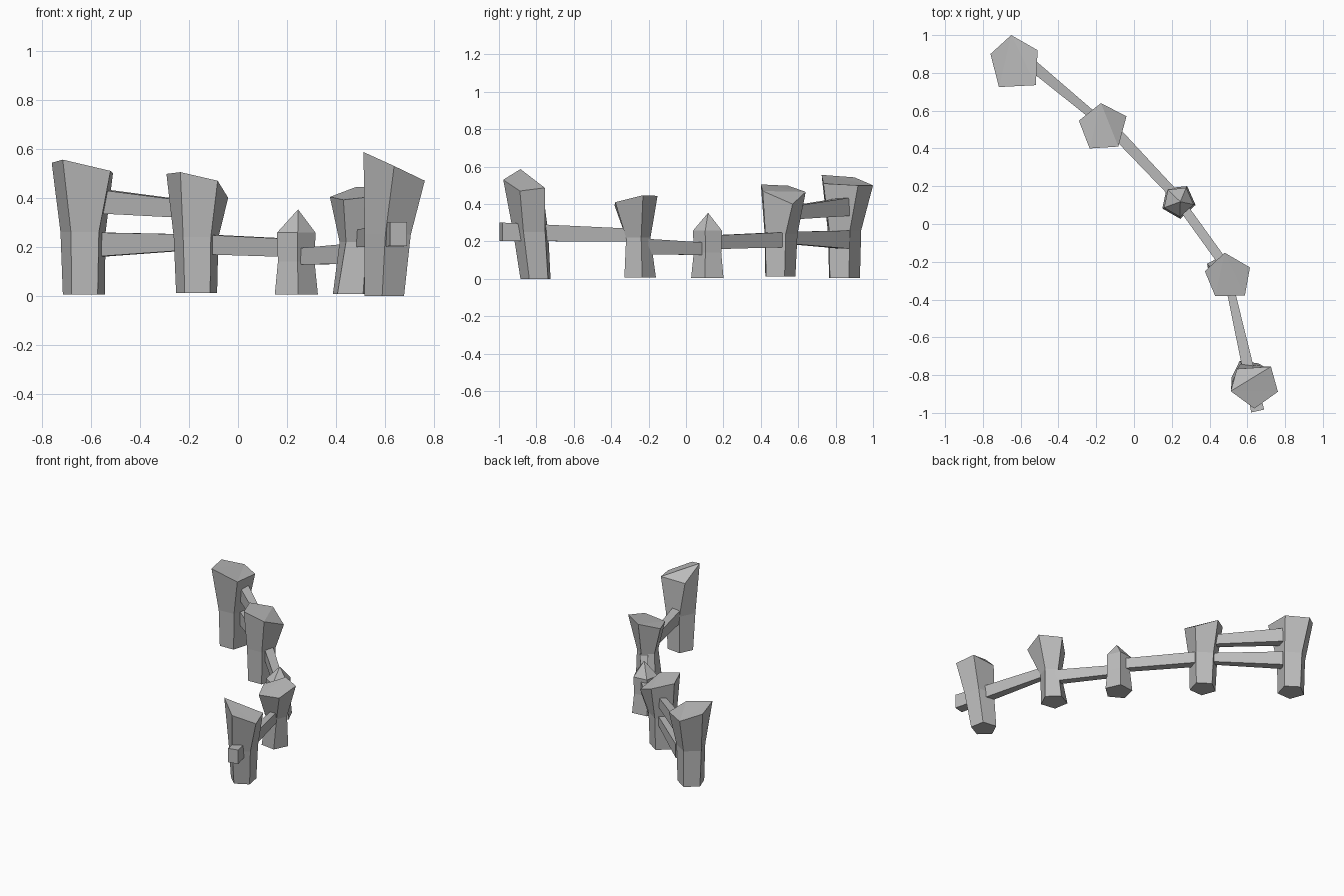
import bpy
import bmesh
from math import cos, sin, radians
from mathutils import Vector

default_cube = bpy.data.objects.get("Cube")
if default_cube:
    bpy.data.objects.remove(default_cube, do_unlink=True)

# One plain stone colour
stone = bpy.data.materials.new("stone_grey")
stone.use_nodes = True
grey = (0.5, 0.5, 0.5, 1)
stone.diffuse_color = grey
stone.node_tree.nodes["Principled BSDF"].inputs["Base Color"].default_value = grey


def finish(name, bm):
    """Turn a bmesh into a flat shaded object."""
    bmesh.ops.recalc_face_normals(bm, faces=bm.faces)
    mesh = bpy.data.meshes.new(name)
    bm.to_mesh(mesh)
    bm.free()
    mesh.materials.append(stone)
    obj = bpy.data.objects.new(name, mesh)
    bpy.context.collection.objects.link(obj)
    return obj


def pentagon(x, y, z, radius, turn):
    """Level five-sided ring, counter-clockwise from the turn angle."""
    angles = [radians(turn + 72 * i) for i in range(5)]
    return [(x + radius * cos(a), y + radius * sin(a), z) for a in angles]


def loft(bm, outlines):
    """Skin a stack of outlines and return the vertex rings."""
    rings = [[bm.verts.new(p) for p in outline] for outline in outlines]
    for low, high in zip(rings, rings[1:]):
        count = len(low)
        for i in range(count):
            j = (i + 1) % count
            bm.faces.new((low[i], low[j], high[j], high[i]))
    bm.faces.new(list(reversed(rings[0])))
    return rings


def post(name, base, waist, top, hub=1, tip=None):
    """Rough five-sided post, closed by a chipped top or a pointed tip."""
    bm = bmesh.new()
    crown = loft(bm, [pentagon(*base), pentagon(*waist), top])[-1]
    if tip:
        peak = bm.verts.new(tip)
        for i in range(5):
            bm.faces.new((crown[i], crown[(i + 1) % 5], peak))
    else:
        fan = crown[hub:] + crown[:hub]
        for a, b in zip(fan[1:], fan[2:]):
            bm.faces.new((fan[0], a, b))
    return finish(name, bm)


def rail(name, start, end, start_size, end_size):
    """Tapered square beam; each size is (width, height)."""
    start, end = Vector(start), Vector(end)
    along = end - start
    side = Vector((-along.y, along.x, 0)).normalized() / 2
    up = Vector((0, 0, 0.5))
    outlines = []
    for centre, (width, height) in ((start, start_size), (end, end_size)):
        outlines.append([centre + side * width * s + up * height * t
                         for s, t in ((-1, -1), (1, -1), (1, 1), (-1, 1))])
    bm = bmesh.new()
    bm.faces.new(loft(bm, outlines)[-1])
    return finish(name, bm)


# Posts, from the back right corner round to the front left
post("back_post",
     (-0.628, 0.84, 0.005, 0.09, 20), (-0.63, 0.84, 0.26, 0.097, 22),
     [(-0.51, 0.92, 0.5), (-0.65, 1.0, 0.5), (-0.76, 0.9, 0.543),
      (-0.715, 0.725, 0.556), (-0.52, 0.735, 0.51)])
post("second_post",
     (-0.168, 0.497, 0.012, 0.088, 20), (-0.17, 0.5, 0.24, 0.096, 20),
     [(-0.04, 0.57, 0.4), (-0.175, 0.64, 0.465), (-0.292, 0.547, 0.498),
      (-0.235, 0.4, 0.505), (-0.083, 0.41, 0.47)])
post("short_post",
     (0.235, 0.12, 0.006, 0.093, 60), (0.235, 0.12, 0.14, 0.079, 60),
     pentagon(0.235, 0.12, 0.258, 0.083, 60), tip=(0.245, 0.118, 0.353))
post("fourth_post",
     (0.468, -0.25, 0.008, 0.09, 10), (0.483, -0.262, 0.22, 0.072, 18),
     [(0.614, -0.23, 0.447), (0.48, -0.152, 0.444), (0.375, -0.25, 0.404),
      (0.43, -0.382, 0.392), (0.587, -0.378, 0.41)])
post("front_post",
     (0.6, -0.8, 0, 0.086, 46), (0.615, -0.825, 0.25, 0.1, 46),
     [(0.725, -0.755, 0.487), (0.545, -0.767, 0.48), (0.512, -0.885, 0.587),
      (0.637, -0.977, 0.53), (0.762, -0.888, 0.47)], hub=2)

# Rails joining neighbouring posts
rail("upper_back_rail", (-0.55, 0.85, 0.385), (-0.2, 0.56, 0.353),
     (0.06, 0.097), (0.042, 0.07))
rail("lower_back_rail", (-0.55, 0.85, 0.21), (-0.2, 0.56, 0.219),
     (0.06, 0.097), (0.042, 0.065))
rail("second_rail", (-0.13, 0.52, 0.21), (0.22, 0.15, 0.196),
     (0.06, 0.08), (0.05, 0.074))
rail("third_rail", (0.245, 0.11, 0.16), (0.48, -0.216, 0.173),
     (0.05, 0.066), (0.05, 0.082))
rail("front_rail", (0.5, -0.3, 0.234), (0.655, -0.99, 0.252),
     (0.04, 0.07), (0.07, 0.098))
